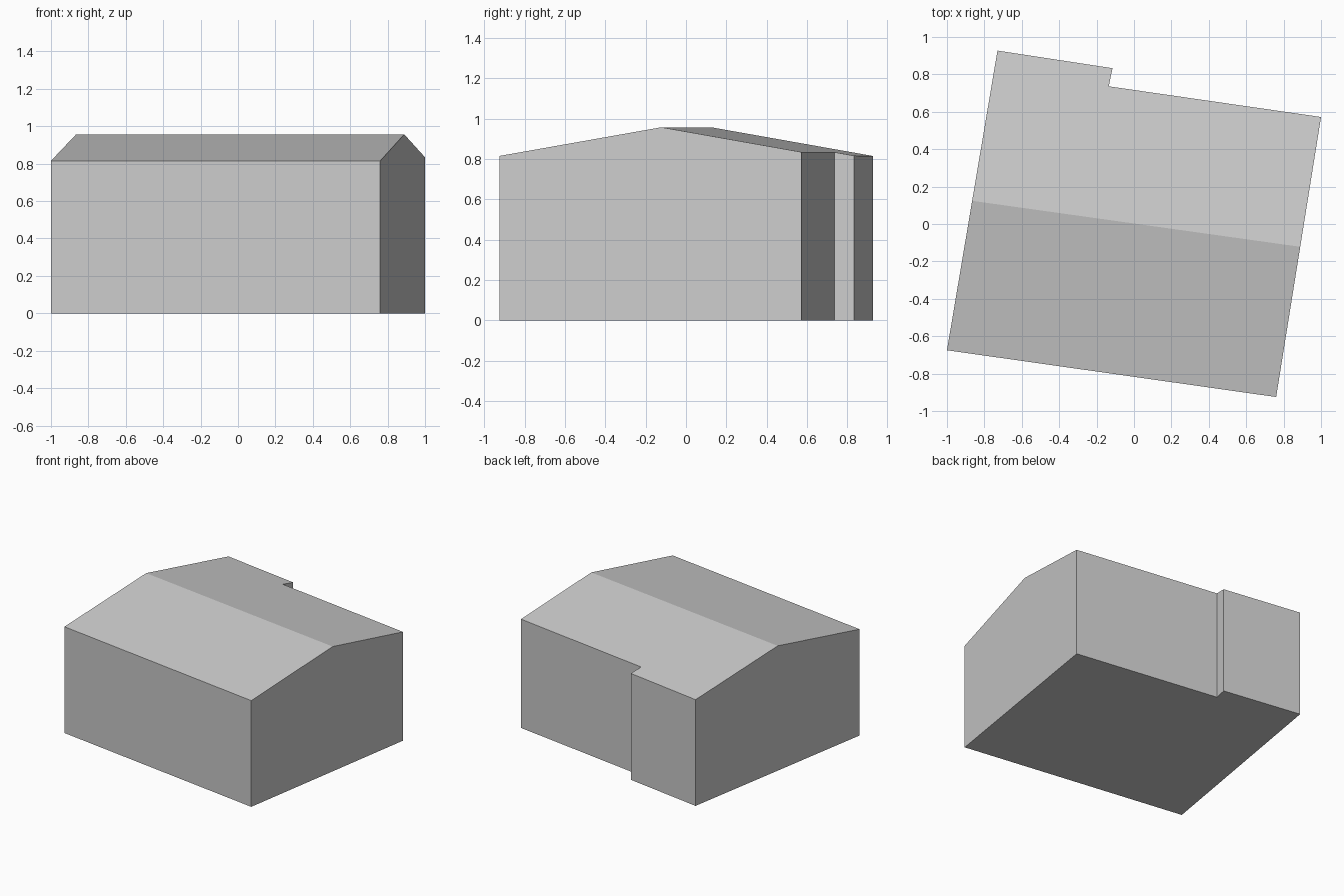
import bpy
import bmesh
from mathutils import Vector

cube = bpy.data.objects.get("Cube")
if cube:
    bpy.data.objects.remove(cube, do_unlink=True)

# One plain grey for the whole building
grey = bpy.data.materials.new("light_grey")
grey.use_nodes = True
colour = (0.6, 0.6, 0.6, 1.0)
grey.diffuse_color = colour
grey.node_tree.nodes["Principled BSDF"].inputs["Base Color"].default_value = colour

FOOTPRINT = [(-1, -0.675), (0.76, -0.925), (1, 0.572),
             (-0.135, 0.736), (-0.115, 0.833), (-0.73, 0.927)]
RIDGE_START, RIDGE_END = Vector((-0.865, 0.124, 0)), Vector((0.883, -0.121, 0))
RIDGE_HEIGHT, EAVE_HEIGHT, PITCH = 0.957, 0.815, 0.175

across = (RIDGE_END - RIDGE_START).cross(Vector((0, 0, 1))).normalized()

# Floor outline, raised into walls
bm = bmesh.new()
floor = bm.faces.new([bm.verts.new((x, y, 0)) for x, y in FOOTPRINT])
raised = bmesh.ops.extrude_face_region(bm, geom=[floor], use_keep_orig=True)["geom"]
top = next(g for g in raised if isinstance(g, bmesh.types.BMFace))
bmesh.ops.translate(bm, verts=list(top.verts), vec=(0, 0, EAVE_HEIGHT))

# Split the top along the ridge, then pitch both slopes
bmesh.ops.bisect_plane(bm, geom=[top, *top.edges, *top.verts],
                       plane_co=RIDGE_START, plane_no=across)
for v in bm.verts:
    if v.co.z > 0.1:
        v.co.z = RIDGE_HEIGHT - PITCH * abs((v.co - RIDGE_START).dot(across))
bmesh.ops.recalc_face_normals(bm, faces=bm.faces[:])

mesh = bpy.data.meshes.new("gabled_building")
bm.to_mesh(mesh)
bm.free()
mesh.materials.append(grey)
building = bpy.data.objects.new("gabled_building", mesh)
bpy.context.collection.objects.link(building)
